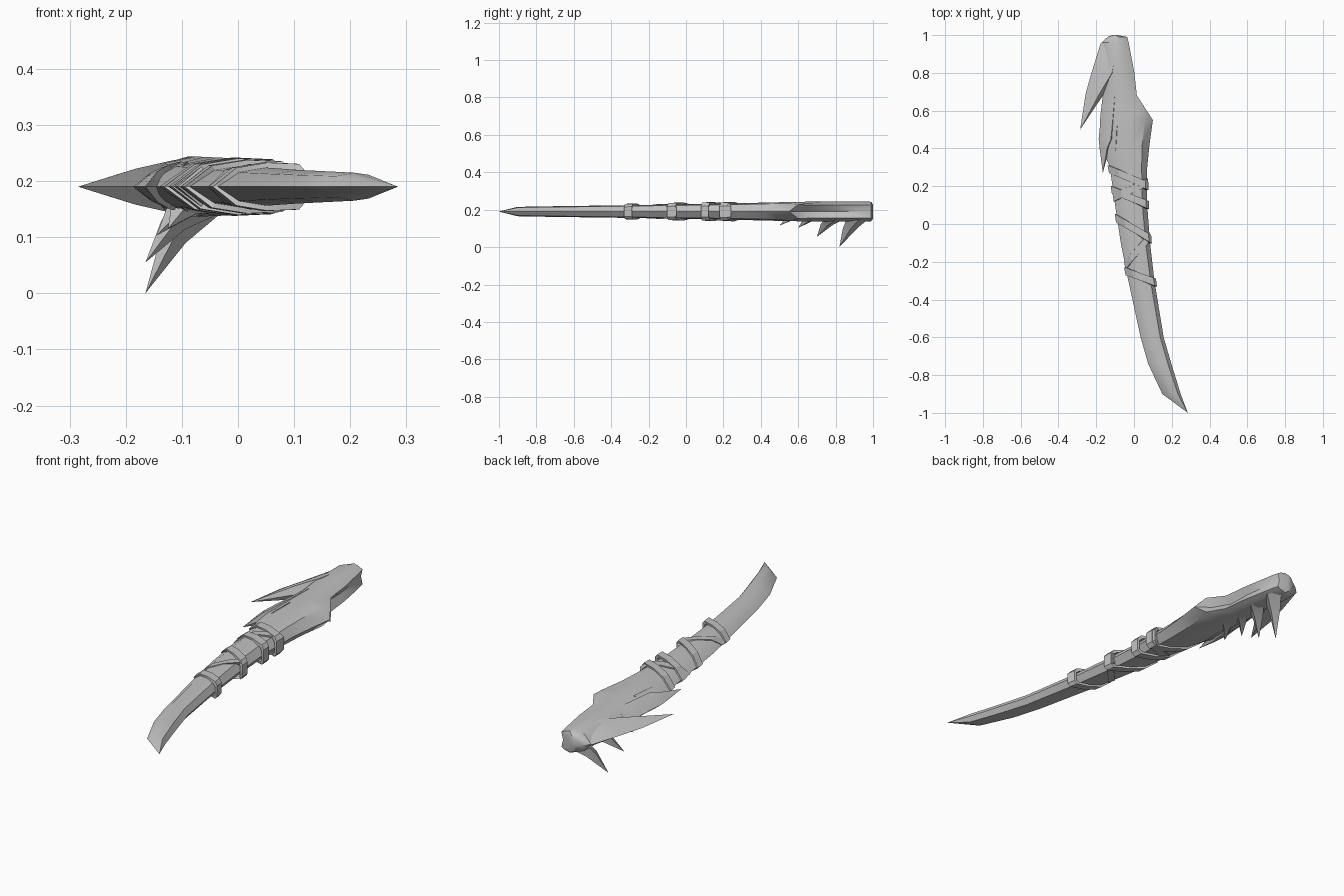
import bpy, bmesh, math
from mathutils import Vector

if "Cube" in bpy.data.objects:
    bpy.data.objects.remove(bpy.data.objects["Cube"])

ZC = 0.19  # height of the mid plane
grey = bpy.data.materials.new("bone grey")
grey.diffuse_color = (0.54, 0.54, 0.54, 1)
grey.use_nodes = True
grey.node_tree.nodes["Principled BSDF"].inputs["Base Color"].default_value = grey.diffuse_color


def loft(name, rings, angle=32, caps=True):
    """Skin a list of equal-length point rings."""
    bm = bmesh.new()
    vs = [[bm.verts.new(p) for p in r] for r in rings]
    n = len(rings[0])
    for a, b in zip(vs, vs[1:]):
        for i in range(n):
            j = (i + 1) % n
            bm.faces.new((a[i], a[j], b[j], b[i]))
    if caps:
        bm.faces.new(vs[0])
        bm.faces.new(vs[-1])
    bmesh.ops.remove_doubles(bm, verts=bm.verts, dist=0.0005)
    bmesh.ops.recalc_face_normals(bm, faces=bm.faces)
    me = bpy.data.meshes.new(name)
    bm.to_mesh(me)
    bm.free()
    ob = bpy.data.objects.new(name, me)
    bpy.context.collection.objects.link(ob)
    me.materials.append(grey)
    bpy.ops.object.select_all(action='DESELECT')
    ob.select_set(True)
    bpy.context.view_layer.objects.active = ob
    bpy.ops.object.shade_smooth_by_angle(angle=math.radians(angle))
    return ob


# Body stations: y, left x, right x, half height, rim half height, groove depth
BODY = [
    (-1.00, 0.285, 0.285, 0.000, 0, 0),
    (-0.90, 0.150, 0.247, 0.025, 0, 0),
    (-0.74, 0.075, 0.198, 0.028, 0, 0),
    (-0.60, 0.035, 0.157, 0.030, 0, 0),
    (-0.30, -0.030, 0.108, 0.034, 0, 0),
    (-0.10, -0.070, 0.085, 0.038, 0, 0),
    (0.10, -0.100, 0.070, 0.041, 0, 0),
    (0.30, -0.128, 0.070, 0.045, 0, 0),
    (0.42, -0.175, 0.082, 0.048, 0, 0),
    (0.55, -0.180, 0.100, 0.051, 0, 0),
    (0.60, -0.175, 0.068, 0.052, 0.038, 0.035),
    (0.68, -0.165, 0.015, 0.053, 0.034, 0.030),
    (0.80, -0.180, 0.002, 0.054, 0.034, 0.020),
    (0.96, -0.172, -0.028, 0.054, 0.035, 0.012),
    (0.99, -0.140, -0.036, 0.052, 0.035, 0.008),
    (1.00, -0.115, -0.085, 0.038, 0.025, 0.0),
]


def station(y):
    """Interpolated left x, right x and half height of the body at y."""
    for a, b in zip(BODY, BODY[1:]):
        if a[0] <= y <= b[0]:
            t = (y - a[0]) / (b[0] - a[0])
            return [p + (q - p) * t for p, q in zip(a[1:4], b[1:4])]


def body_ring(y, xl, xr, h, rim, groove):
    w = xr - xl
    top = [(xl + 0.25 * w, 0.75 * h), (xl + 0.58 * w, h),
           (xl + 0.85 * w, 0.85 * h), (xr, rim)]
    pts = [(xl, 0)] + top + [(xr - groove, 0)] + [(x, -z) for x, z in reversed(top)]
    return [Vector((x, y, ZC + z)) for x, z in pts]


loft("body", [body_ring(*s) for s in BODY])


# Swept-back horn and barbs on the left edge: stations of y, left x, right x, half height
def barb(name, stations):
    rings = []
    for y, xl, xr, h in stations:
        w = xr - xl
        top = [(xl + 0.38 * w, 0.65 * h), (xl + 0.75 * w, h)]
        pts = [(xl, 0)] + top + [(xr, 0)] + [(x, -z) for x, z in reversed(top)]
        rings.append([Vector((x, y, ZC + z)) for x, z in pts])
    loft(name, rings)


barb("head_horn", [(0.50, -0.285, -0.285, 0), (0.69, -0.256, -0.158, 0.032),
                   (0.80, -0.225, -0.080, 0.047), (0.955, -0.177, -0.060, 0.049),
                   (0.99, -0.140, -0.070, 0.035)])
barb("long_barb", [(0.27, -0.165, -0.165, 0), (0.40, -0.182, -0.130, 0.028),
                   (0.45, -0.187, -0.100, 0.040), (0.68, -0.165, -0.080, 0.045)])
barb("short_barb", [(0.30, -0.128, -0.128, 0), (0.40, -0.145, -0.080, 0.040),
                    (0.52, -0.150, -0.070, 0.045)])


# Hanging spikes under the head: tip position and base width along y
SPIKES = [(-0.165, 0.82, 0.000, 0.060), (-0.165, 0.70, 0.055, 0.056),
          (-0.145, 0.60, 0.103, 0.050), (-0.125, 0.50, 0.115, 0.045)]
for k, (x, y, z, w) in enumerate(SPIKES):
    tip = Vector((x, y, z))
    base = Vector((-0.065, y + 0.10, 0.155))
    mid = tip.lerp(base, 0.55) + Vector((-0.005, 0, 0.012))
    rings = []
    for c, s in ((base, 1.0), (mid, 0.62), (tip, 0.0)):
        rings.append([c + Vector((dx, dy, dz)) * s for dx, dy, dz in
                      ((0.035, 0, -0.012), (0, w, 0), (-0.035, 0, 0.012), (0, -w, 0))])
    loft("hanging_spike_%d" % (k + 1), rings, 20)


# Wrapped straps: y at the left edge, y at the right edge, width, clearance
STRAPS = [(-0.25, -0.31, 0.042, 0.009), (0.03, -0.08, 0.045, 0.009),
          (0.18, 0.10, 0.042, 0.009), (0.29, 0.20, 0.042, 0.008),
          (0.14, 0.22, 0.040, 0.005), (-0.22, -0.07, 0.040, 0.003)]
PROFILE = [(0, 0), (0.25, 0.78), (0.58, 1), (0.92, 0.95), (1, 0.6)]
for k, (yl, yr, w, gap) in enumerate(STRAPS):
    loop = PROFILE + [(t, -z) for t, z in reversed(PROFILE[1:])]
    rings = []
    for dy, g in ((-w / 2, gap - 0.012), (-w / 2, gap), (w / 2, gap),
                  (w / 2, gap - 0.012), (-w / 2, gap - 0.012)):
        ring = []
        for t, z in loop:
            y = yl + (yr - yl) * t + dy
            xl, xr, h = station(y)
            ring.append(Vector((xl - g + (xr - xl + 2 * g) * t, y, ZC + z * (h + g))))
        rings.append(ring)
    loft("strap_%d" % (k + 1), rings, 25, caps=False)
